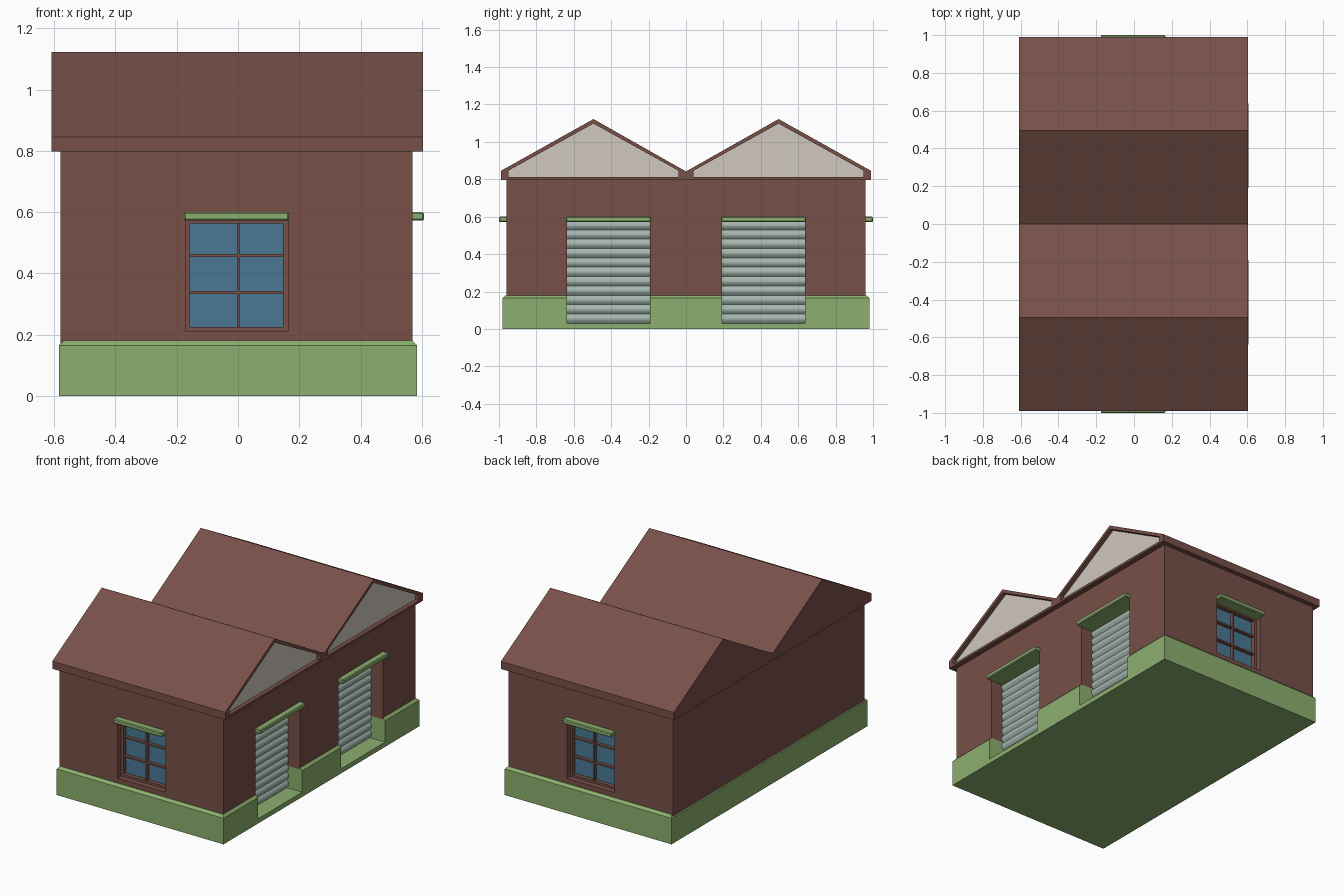
import bpy, bmesh, math
from mathutils import Matrix

if "Cube" in bpy.data.objects:
    bpy.data.objects.remove(bpy.data.objects["Cube"])


def material(name, rgb):
    m = bpy.data.materials.new(name)
    m.diffuse_color = (*rgb, 1)
    m.use_nodes = True
    m.node_tree.nodes["Principled BSDF"].inputs["Base Color"].default_value = m.diffuse_color
    return m


BROWN = material("brown_brick", (0.188, 0.080, 0.065))
GREEN = material("green_paint", (0.262, 0.429, 0.156))
GREY = material("pale_gable", (0.631, 0.578, 0.521))
BLUE = material("blue_glass", (0.065, 0.191, 0.296))
METAL = material("shutter_metal", (0.376, 0.473, 0.429))


def finish(name, bm, mat):
    bmesh.ops.recalc_face_normals(bm, faces=bm.faces)
    me = bpy.data.meshes.new(name)
    bm.to_mesh(me)
    bm.free()
    ob = bpy.data.objects.new(name, me)
    bpy.context.collection.objects.link(ob)
    if mat:
        me.materials.append(mat)
    return ob


def boxes(name, mat, *ranges, bevel=0, top_only=False):
    """One object from boxes given as (x0, x1, y0, y1, z0, z1)."""
    bm = bmesh.new()
    for x0, x1, y0, y1, z0, z1 in ranges:
        mtx = Matrix.Translation(((x0 + x1) / 2, (y0 + y1) / 2, (z0 + z1) / 2)) \
            @ Matrix.Diagonal((x1 - x0, y1 - y0, z1 - z0, 1))
        bmesh.ops.create_cube(bm, size=1, matrix=mtx)
    if bevel:
        top = max(v.co.z for v in bm.verts) - 1e-4
        edges = [e for e in bm.edges
                 if not top_only or all(v.co.z > top for v in e.verts)]
        bmesh.ops.bevel(bm, geom=edges, offset=bevel, segments=1, affect='EDGES')
    return finish(name, bm, mat)


def prism(name, mat, pts, axis, a, b):
    """Extrude a profile along x (pts = y, z) or along y (pts = x, z)."""
    bm = bmesh.new()
    place = (lambda p, t: (t, p[0], p[1])) if axis == 'x' else (lambda p, t: (p[0], t, p[1]))
    face = bm.faces.new([bm.verts.new(place(p, a)) for p in pts])
    ext = bmesh.ops.extrude_face_region(bm, geom=[face])
    shift = (b - a, 0, 0) if axis == 'x' else (0, b - a, 0)
    bmesh.ops.translate(bm, vec=shift,
                        verts=[g for g in ext["geom"] if isinstance(g, bmesh.types.BMVert)])
    return finish(name, bm, mat)


def cut(ob, cutters):
    for c in cutters:
        mod = ob.modifiers.new("cut", 'BOOLEAN')
        mod.operation, mod.solver, mod.object = 'DIFFERENCE', 'EXACT', c
    bpy.context.view_layer.update()
    dg = bpy.context.evaluated_depsgraph_get()
    me = bpy.data.meshes.new_from_object(ob.evaluated_get(dg))
    ob.modifiers.clear()
    ob.data = me


def span(a, b, s):
    return (a, b) if s > 0 else (-b, -a)


# Main masses
walls = boxes("walls", BROWN, (-0.58, 0.57, -0.96, 0.96, 0.17, 0.81))
plinth = boxes("plinth", GREEN, (-0.585, 0.585, -0.98, 0.98, 0, 0.18),
               bevel=0.015, top_only=True)
roof = prism("roof", BROWN, [(-0.99, 0.797), (0.99, 0.797), (0.99, 0.845), (0.495, 1.122),
                             (0, 0.842), (-0.495, 1.122), (-0.99, 0.845)], 'x', -0.608, 0.604)

door_cut, window_cut, gable_cut = [], [], []
for s, tag in ((-1, "front"), (1, "back")):
    # Door and window openings
    dy = span(0.193, 0.637, s)
    door_cut.append(boxes("door_cutter", None, (0.475, 0.8, *dy, 0.03, 0.585)))
    window_cut.append(boxes("window_cutter", None,
                            (-0.172, 0.163, *span(0.895, 1.2, s), 0.21, 0.59)))

    # Roller shutter with rounded slats
    n, seg, h = 11, 6, 0.55 / 11
    pts = [(0.465, 0.03)]
    for i in range(n):
        for k in range(seg + (i == n - 1)):
            t = k / seg
            pts.append((0.477 + 0.014 * math.sin(math.pi * t), 0.03 + h * (i + t)))
    pts.append((0.465, 0.58))
    shutter = prism(tag + "_shutter", METAL, pts, 'y', *dy)
    bpy.ops.object.select_all(action='DESELECT')
    shutter.select_set(True)
    bpy.context.view_layer.objects.active = shutter
    bpy.ops.object.shade_smooth_by_angle(angle=math.radians(40))

    # Lintels over door and window
    boxes(tag + "_door_lintel", GREEN,
          (0.47, 0.607, *span(0.188, 0.642, s), 0.572, 0.6), bevel=0.005)
    boxes(tag + "_window_lintel", GREEN,
          (-0.176, 0.167, *span(0.89, 1.0, s), 0.572, 0.6), bevel=0.005)

    # Window glass, outer frame and glazing bars
    boxes(tag + "_window_glass", BLUE, (-0.17, 0.16, *span(0.89, 0.899, s), 0.212, 0.585))
    fy, by = span(0.89, 0.925, s), span(0.89, 0.92, s)
    boxes(tag + "_window_frame", BROWN,
          (-0.172, -0.156, *fy, 0.21, 0.575), (0.147, 0.163, *fy, 0.21, 0.575),
          (-0.157, 0.148, *fy, 0.21, 0.224), (-0.157, 0.148, *fy, 0.562, 0.575),
          (-0.004, 0.006, *by, 0.22, 0.565),
          (-0.157, 0.148, *by, 0.332, 0.342), (-0.157, 0.148, *by, 0.453, 0.463))

    # Recessed pale gable panel on the door side
    gable = [(s * y, z) for y, z in ((0.95, 0.812), (0.04, 0.812), (0.04, 0.846),
                                     (0.495, 1.098), (0.95, 0.846))]
    gable_cut.append(prism("gable_cutter", None, gable, 'x', 0.575, 0.8))
    prism(tag + "_gable_panel", GREY, gable, 'x', 0.57, 0.577)

# Cut the openings, then drop the cutters
cut(walls, door_cut + window_cut)
cut(plinth, door_cut)
cut(roof, gable_cut)
for c in door_cut + window_cut + gable_cut:
    bpy.data.objects.remove(c)
